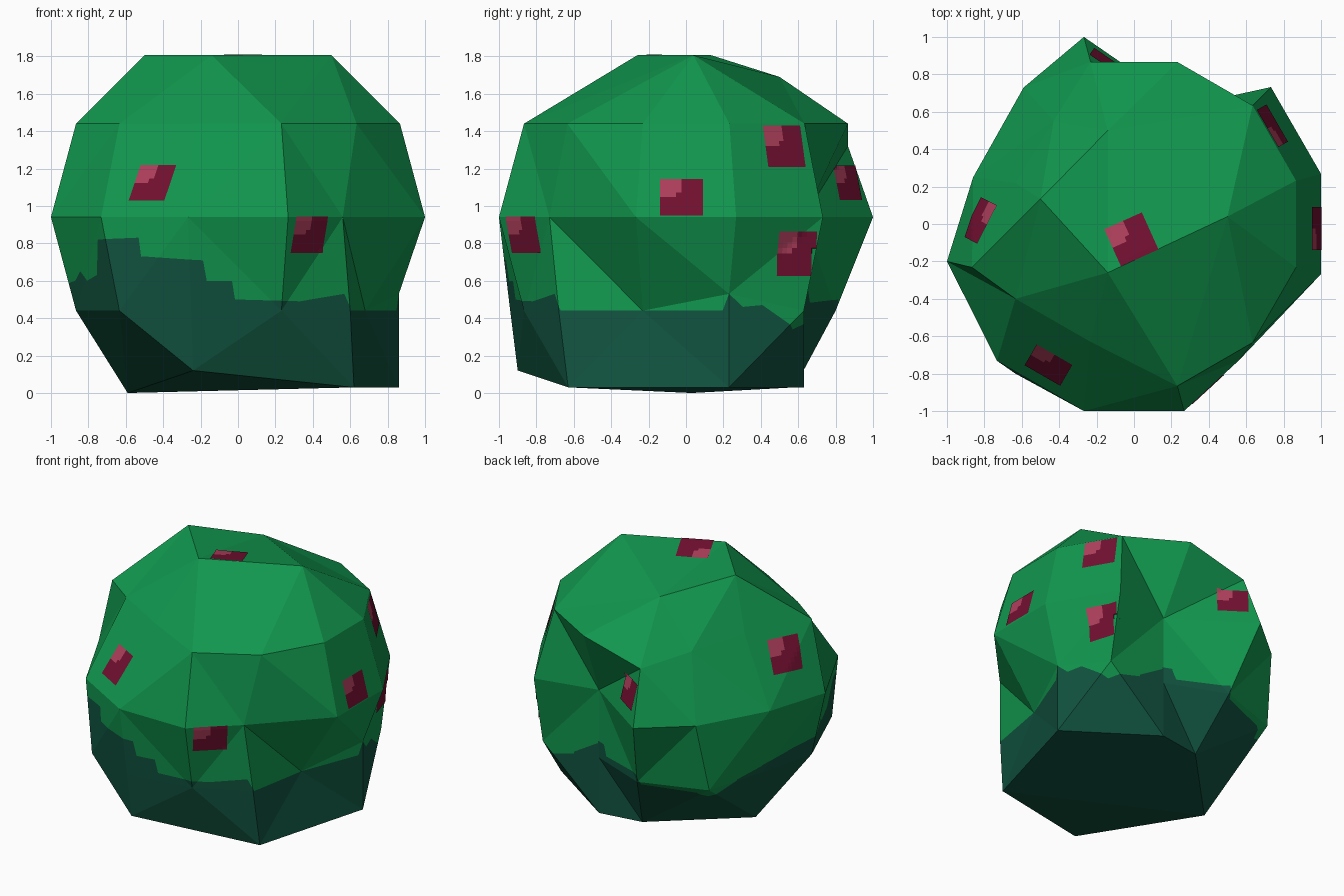
import bpy, bmesh, math
from mathutils import Vector
from mathutils.bvhtree import BVHTree

if "Cube" in bpy.data.objects:
    bpy.data.objects.remove(bpy.data.objects["Cube"])


def material(name, rgb):
    m = bpy.data.materials.new(name)
    m.diffuse_color = (*rgb, 1)
    m.use_nodes = True
    m.node_tree.nodes["Principled BSDF"].inputs["Base Color"].default_value = m.diffuse_color
    return m


leaf = material("leaf green", (0.0056, 0.31, 0.076))
shade = material("deep teal green", (0.0056, 0.087, 0.05))
red = material("berry red", (0.17, 0.005, 0.03))
pink = material("berry highlight", (0.43, 0.05, 0.107))


def add_object(name, bm, mats):
    me = bpy.data.meshes.new(name)
    bm.to_mesh(me)
    for m in mats:
        me.materials.append(m)
    ob = bpy.data.objects.new(name, me)
    bpy.context.collection.objects.link(ob)
    return ob


def ring(radius, z, moved):
    """Twelve points on a circle, with some pulled to (x, y[, z])."""
    pts = []
    for k in range(12):
        a = math.radians(15 + 30 * k)
        p = (radius * math.cos(a), radius * math.sin(a), z)
        if k in moved:
            p = (*moved[k], z)[:3]
        pts.append(p)
    return pts


# Irregular faceted ball: five rings, corners pulled in where the bush is chipped
a, b, c, d = (-.5, .134), (-.14, -.26), (.5, .04), (-.14, .5, 1.69)
b0, bn, bm_, bw = (.86, .23), (.27, .63), (-.05, .58), (-.59, .03, 0)
b8, b10 = (-.24, -.9, .12), (.62, -.63)
R = 1.0353
rings = [
    ring(R / 2, 1.806, dict(enumerate([c, c, d, d, a, a, a, b, b, c, c, c]))),
    ring(R * .866, 1.44, {3: (-.232, .866, 1.32), 4: (-.43, .55, 1.38), 5: (-.634, .22),
                          7: (-.634, -.4), 8: (-.232, -.63)}),
    ring(R, .94, {2: (.27, .63), 4: (-.59, .73), 5: (-.86, .25), 6: (-1, -.2),
                  10: (.56, -.73)}),
    ring(R * .866, .44, {0: (.86, .23, .53), 1: (.73, .63), 2: (.27, .63), 3: (-.16, .8),
                         5: (-.76, .2), 7: (-.634, -.8), 8: (-.25, -.94),
                         10: (.6, -.68), 11: (.68, -.232)}),
    ring(R / 2, .03, dict(enumerate([b0, bn, bn, bm_, bm_, bw, bw, bw, b8, b10, b10, b10]))),
]

bm = bmesh.new()
cache = {}


def vert(p):
    key = tuple(round(v, 3) for v in p)
    if key not in cache:
        cache[key] = bm.verts.new(p)
    return cache[key]


def face(pts):
    vs = list(dict.fromkeys(vert(p) for p in pts))
    if len(vs) > 2:
        bm.faces.new(vs)


for up, lo in zip(rings, rings[1:]):
    for k in range(12):
        n = (k + 1) % 12
        face([up[k], up[n], lo[n], lo[k]])
face(rings[0])
face(rings[-1])
bmesh.ops.recalc_face_normals(bm, faces=bm.faces[:])
bmesh.ops.triangulate(bm, faces=bm.faces[:])
tree = BVHTree.FromBMesh(bm)

# Ragged colour border: (azimuth in degrees, height)
border = [(0, .44), (13, .44), (15, .53), (20, .46), (27, .47), (39, .34), (53, .42),
          (66, .56), (72, .56), (74, .48), (101, .5), (103, .42), (130, .4), (136, .35),
          (150, .45), (165, .5), (180, .55), (199, .6), (204, .65), (208, .6), (217, .63),
          (221, .82), (238, .83), (239, .73), (259, .71), (260, .6), (268, .6), (269, .5),
          (292, .49), (309, .53), (312, .44), (360, .44)]


def azimuth(v):
    return math.degrees(math.atan2(v.y, v.x)) % 360


def border_height(az):
    for (a0, z0), (a1, z1) in zip(border, border[1:]):
        if a0 <= az <= a1:
            return z0 + (z1 - z0) * (az - a0) / (a1 - a0)
    return .44


def polar(deg, z=0):
    t = math.radians(deg)
    return Vector((math.cos(t), math.sin(t), z))


def cut(faces, co, no):
    geom = faces + list({e for f in faces for e in f.edges}) + list({v for f in faces for v in f.verts})
    bmesh.ops.bisect_plane(bm, geom=geom, dist=1e-4, plane_co=co, plane_no=no)


# Cut the lower skin along sector sides, then along the border in each sector
for az, _ in border[:-1]:
    out = polar(az)
    side = [f for f in bm.faces if f.calc_center_median().z < .93
            and f.normal.z > -.8 and any(v.co.dot(out) > 0 for v in f.verts)]
    cut(side, (0, 0, 0), polar(az + 90))
for (a0, z0), (a1, z1) in zip(border, border[1:]):
    sector = [f for f in bm.faces if f.normal.z > -.8
              and f.calc_center_median().z < .93
              and a0 <= azimuth(f.calc_center_median()) <= a1]
    if sector:
        p, q = polar(a0, z0) , polar(a1, z1)
        p.xy *= .9
        q.xy *= .9
        cut(sector, p, (q - p).cross(polar((a0 + a1) / 2)))
for f in bm.faces:
    m = f.calc_center_median()
    f.material_index = int(m.z < .25 or m.z < border_height(azimuth(m)))
add_object("bush", bm, [leaf, shade])
bm.free()


# Painted berries: thin square patches laid on the surface, bright upper-left corner
def berry(name, centre, w, h, right=None):
    loc, n, _, _ = tree.find_nearest(Vector(centre))
    r = Vector(right) if right else Vector((0, 0, 1)).cross(n)
    r = (r - n * r.dot(n)).normalized()
    u = n.cross(r)
    pb, N, grid = bmesh.new(), 8, {}
    for i in range(N + 1):
        for j in range(N + 1):
            p = loc + r * w * (i / N - .5) + u * h * (.5 - j / N)
            hit = tree.ray_cast(p + n * .2, -n, .3)[0]
            if hit:
                grid[i, j] = pb.verts.new(hit + n * .005)
    for i in range(N):
        for j in range(N):
            keys = [(i, j), (i, j + 1), (i + 1, j + 1), (i + 1, j)]
            if all(k in grid for k in keys):
                f = pb.faces.new([grid[k] for k in keys])
                f.material_index = int(i < 4 and j < 4 and (i, j) != (3, 3))
    add_object(name, pb, [red, pink])
    pb.free()


berry("berry_front_left", (-.455, -.75, 1.12), .22, .23)
berry("berry_front", (.4, -.89, .84), .23, .2)
berry("berry_right", (.97, -.025, 1.045), .23, .2)
berry("berry_right_upper", (.74, .525, 1.32), .23, .23)
berry("berry_right_lower", (.84, .615, .74), .22, .24)
berry("berry_back", (-.1, .92, 1.14), .21, .19)
berry("berry_left", (-.8, .005, 1.25), .23, .24)
berry("berry_top", (-.015, -.08, 1.806), .22, .22, (.91, .41, 0))
